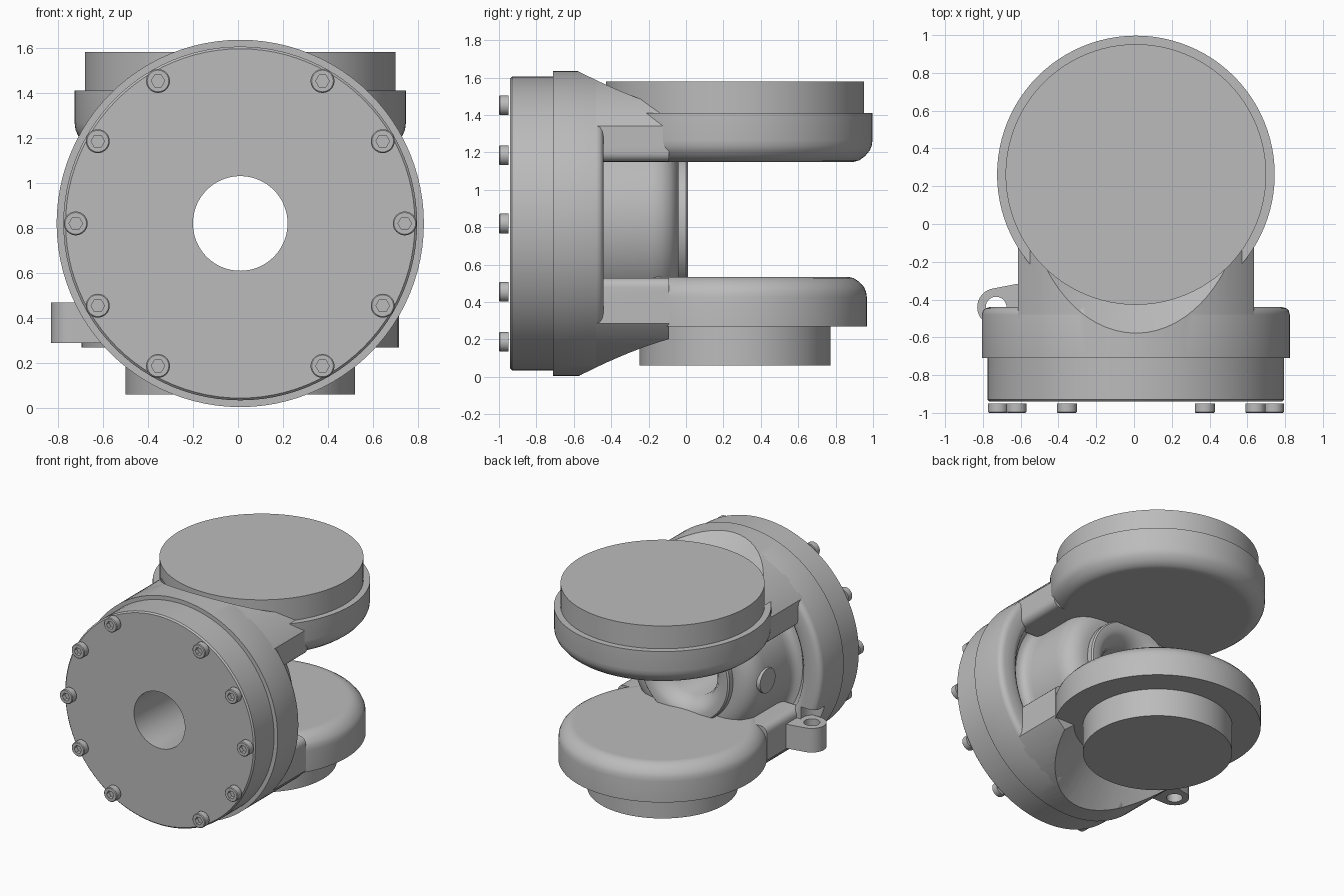
import bpy, bmesh, math
from mathutils import Vector, Matrix

if "Cube" in bpy.data.objects:
    bpy.data.objects.remove(bpy.data.objects["Cube"], do_unlink=True)

grey = bpy.data.materials.new("cast_grey")
grey.use_nodes = True
tone = (0.5, 0.5, 0.5, 1)
grey.diffuse_color = tone
grey.node_tree.nodes["Principled BSDF"].inputs["Base Color"].default_value = tone

CX, CZ = 0.01, 0.82          # axis of the round housing
DISC_Y = 0.262               # axis of the two bearing discs
UP = Vector((0, 0, 1))


def finish(name, bm):
    bmesh.ops.recalc_face_normals(bm, faces=bm.faces)
    mesh = bpy.data.meshes.new(name)
    bm.to_mesh(mesh)
    bm.free()
    mesh.materials.append(grey)
    obj = bpy.data.objects.new(name, mesh)
    bpy.context.collection.objects.link(obj)
    return obj


def lathe(name, profile, center, axis=UP, steps=96, closed=False):
    """Turn (radius, height) points around an axis through center."""
    bm = bmesh.new()
    verts = [bm.verts.new((r, 0, h)) for r, h in profile]
    edges = [bm.edges.new(p) for p in zip(verts, verts[1:])]
    if closed:
        edges.append(bm.edges.new((verts[-1], verts[0])))
    bmesh.ops.spin(bm, geom=verts + edges, cent=(0, 0, 0), axis=UP,
                   angle=math.tau, steps=steps, use_merge=True)
    bmesh.ops.remove_doubles(bm, verts=bm.verts, dist=0.0001)
    turn = UP.rotation_difference(Vector(axis)).to_matrix().to_4x4()
    bm.transform(Matrix.Translation(center) @ turn)
    return finish(name, bm)


def rod(name, radius, low, high, center, axis=UP, steps=48):
    return lathe(name, [(0, low), (radius, low), (radius, high), (0, high)],
                 center, axis, steps)


def box(name, lo, hi, round_edges=0.0):
    lo, hi = Vector(lo), Vector(hi)
    bm = bmesh.new()
    bmesh.ops.create_cube(bm, size=1)
    bm.transform(Matrix.Translation((lo + hi) / 2) @ Matrix.Diagonal(hi - lo).to_4x4())
    if round_edges:
        along = [e for e in bm.edges
                 if abs((e.verts[0].co - e.verts[1].co).normalized().y) > 0.9]
        bmesh.ops.bevel(bm, geom=along, offset=round_edges, segments=5,
                        profile=0.5, affect='EDGES')
    return finish(name, bm)


def combine(obj, tool, operation, keep=False):
    mod = obj.modifiers.new(operation.title(), 'BOOLEAN')
    mod.operation, mod.object, mod.solver = operation, tool, 'EXACT'
    bpy.context.view_layer.objects.active = obj
    bpy.ops.object.modifier_apply(modifier=mod.name)
    if not keep:
        bpy.data.objects.remove(tool, do_unlink=True)


def smooth(obj):
    bpy.ops.object.select_all(action='DESELECT')
    obj.select_set(True)
    bpy.context.view_layer.objects.active = obj
    bpy.ops.object.shade_smooth_by_angle(angle=math.radians(35))


house = (CX, 0, CZ)
disc = (CX, DISC_Y, 0)
BACK = (0, 1, 0)

# Conical clearances around the two discs
upper_cone = lathe("upper_clearance", [(0, 1.41), (0.615, 1.41), (0.9, 1.695), (0, 1.695)], disc)
lower_cone = lathe("lower_clearance", [(0, 0.27), (0.57, 0.27), (0.9, -0.06), (0, -0.06)], disc)

# Round housing with cover plate, dished back, hub and through bore
housing = lathe("housing", [
    (0.21, -0.94), (0.775, -0.94), (0.785, -0.93), (0.785, -0.71),
    (0.815, -0.71), (0.815, -0.48), (0.81, -0.46), (0.797, -0.447), (0.775, -0.44),
    (0.70, -0.44), (0.675, -0.447), (0.655, -0.465), (0.635, -0.50), (0.61, -0.52),
    (0.58, -0.52), (0.555, -0.505), (0.54, -0.48), (0.535, -0.44),
    (0.535, -0.18), (0.525, -0.13), (0.50, -0.085), (0.46, -0.055), (0.41, -0.04),
    (0.37, -0.04), (0.37, 0.0), (0.36, 0.01), (0.31, 0.01), (0.27, -0.01),
    (0.235, -0.05), (0.21, -0.11)], house, BACK, closed=True)
combine(housing, upper_cone, 'DIFFERENCE', keep=True)
combine(housing, lower_cone, 'DIFFERENCE', keep=True)
combine(housing, rod("pocket_cutter", 0.085, 0.3, 0.56, (-0.72, -0.47, 0)), 'DIFFERENCE')
smooth(housing)

# Arms continue the housing outline back to the discs
for name, low, high, half, cone in (("upper_arm", 1.15, 1.9, 0.625, upper_cone),
                                    ("lower_arm", -0.3, 0.53, 0.615, lower_cone)):
    arm = rod(name, 0.815, -0.5, -0.09, house, BACK, steps=96)
    combine(arm, box("arm_limit", (CX - half, -0.8, low), (CX + half, 0.2, high), 0.05), 'INTERSECT')
    combine(arm, cone, 'DIFFERENCE')
    smooth(arm)

# Bearing discs with rounded inner rims
smooth(lathe("upper_disc", [
    (0, 1.15), (0.62, 1.15), (0.635, 1.15), (0.665, 1.158), (0.695, 1.18), (0.72, 1.21),
    (0.731, 1.235), (0.735, 1.265), (0.735, 1.41), (0.69, 1.41), (0.69, 1.58), (0, 1.58)], disc))
smooth(lathe("lower_disc", [
    (0, 0.06), (0.51, 0.06), (0.51, 0.27), (0.705, 0.27), (0.705, 0.425), (0.701, 0.455),
    (0.69, 0.48), (0.665, 0.508), (0.635, 0.528), (0.605, 0.535), (0.59, 0.535), (0, 0.535)], disc))

# Round plug on the side of the hub
smooth(rod("hub_plug", 0.09, 0.48, 0.545, (CX, -0.2, CZ), (-1, 0, 0)))

# Drilled side lug
bm = bmesh.new()
lug_center = Vector((-0.73, -0.44, 0.29))
outline = [lug_center + 0.1 * Vector((math.cos(a), math.sin(a), 0))
           for a in (math.radians(105 + 11 * i) for i in range(16))]
outline += [Vector((-0.53, -0.54, 0.29)), Vector((-0.53, -0.30, 0.29))]
base = bm.faces.new([bm.verts.new(p) for p in outline])
top = bmesh.ops.extrude_face_region(bm, geom=[base])
bmesh.ops.translate(bm, vec=(0, 0, 0.18),
                    verts=[v for v in top["geom"] if isinstance(v, bmesh.types.BMVert)])
lug = finish("side_lug", bm)
combine(lug, rod("lug_hole_cutter", 0.055, 0.2, 0.6, (-0.73, -0.44, 0), steps=32), 'DIFFERENCE')
smooth(lug)

# Socket-head bolts around the cover
bolt = lathe("cover_bolt", [(0, -0.95), (0.053, -0.95), (0.053, -0.995), (0.048, -1.0), (0, -1.0)],
             (0, 0, 0), BACK, steps=32)
combine(bolt, rod("socket_cutter", 0.03, -1.1, -0.97, (0, 0, 0), BACK, steps=6), 'DIFFERENCE')
bolt.data.transform(Matrix.Translation((0, 0.012, 0)) @ Matrix.Diagonal((1, 1.012, 1, 1)))
smooth(bolt)
for i in range(12):
    if i in (3, 9):
        continue
    angle = i * math.tau / 12
    copy = bolt if i == 0 else bolt.copy()
    if i:
        bpy.context.collection.objects.link(copy)
    copy.location = (CX + 0.73 * math.cos(angle), 0, CZ + 0.73 * math.sin(angle))
